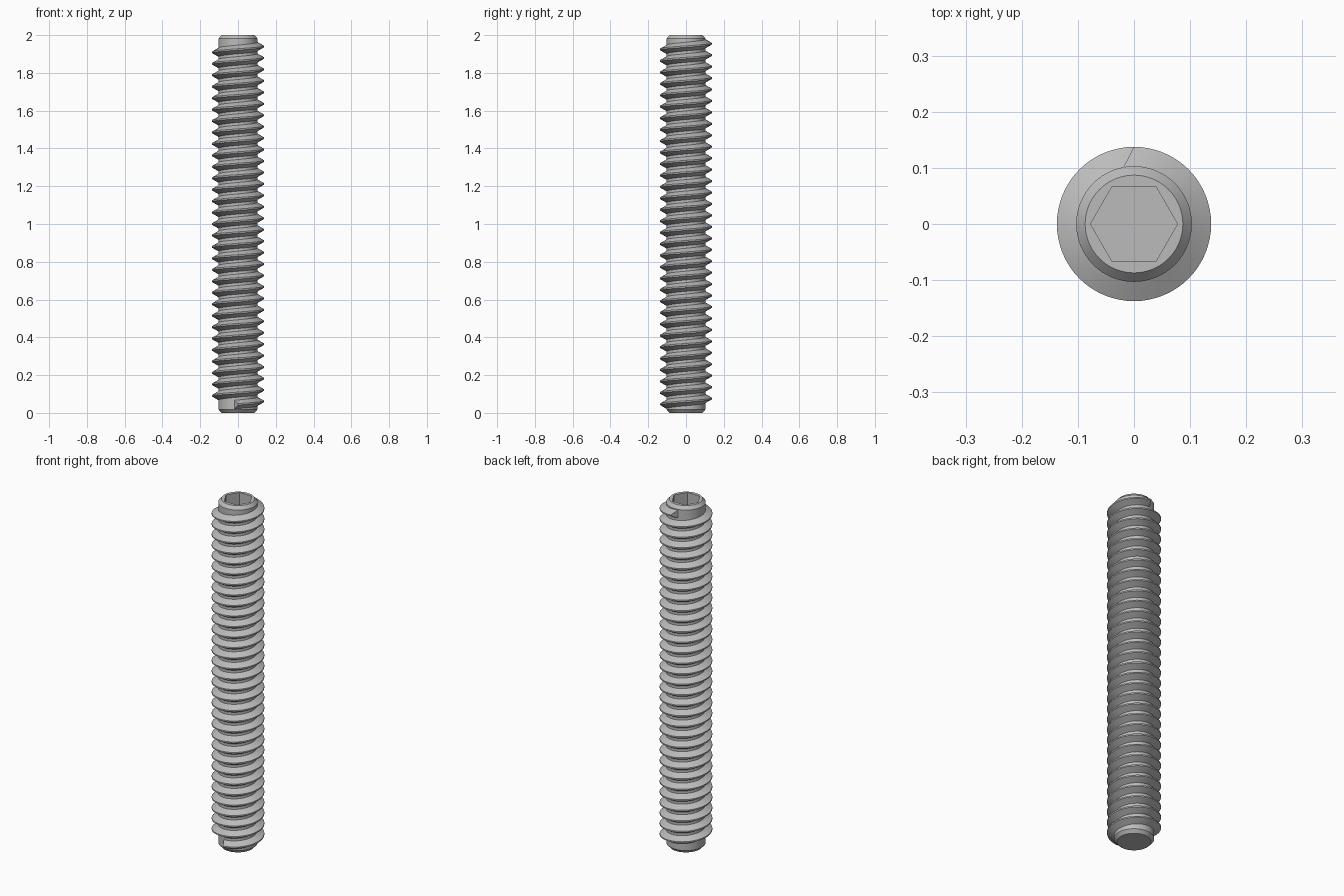
import bpy, bmesh, math

if "Cube" in bpy.data.objects:
    bpy.data.objects.remove(bpy.data.objects["Cube"])

LENGTH, CORE, TIP, CREST = 2.0, 0.103, 0.087, 0.1375
PITCH, TURNS, SEGS = 0.0606, 31.5, 64
CHAMFER = 0.018
HEX_RADIUS, HEX_DEPTH = 0.0775, 0.13

steel = bpy.data.materials.new("steel grey")
steel.use_nodes = True
steel.diffuse_color = (0.5, 0.5, 0.5, 1)
steel.node_tree.nodes["Principled BSDF"].inputs["Base Color"].default_value = (0.5, 0.5, 0.5, 1)


def finish(name, bm):
    """Turn a bmesh into a smooth-shaded steel object with sharp edges kept."""
    bmesh.ops.recalc_face_normals(bm, faces=bm.faces)
    mesh = bpy.data.meshes.new(name)
    bm.to_mesh(mesh)
    bm.free()
    mesh.materials.append(steel)
    obj = bpy.data.objects.new(name, mesh)
    bpy.context.collection.objects.link(obj)
    bpy.ops.object.select_all(action="DESELECT")
    obj.select_set(True)
    bpy.context.view_layer.objects.active = obj
    bpy.ops.object.shade_smooth_by_angle(angle=math.radians(25))
    return obj


def ring(bm, radius, z, count):
    steps = [2 * math.pi * i / count for i in range(count)]
    return [bm.verts.new((radius * math.cos(a), radius * math.sin(a), z)) for a in steps]


def join(bm, low, high):
    for i in range(len(low)):
        j = (i + 1) % len(low)
        bm.faces.new((low[i], low[j], high[j], high[i]))


# Core: chamfered rod with a hexagonal socket sunk into its top
bm = bmesh.new()
rings = [ring(bm, r, z, 96) for r, z in
         ((TIP, 0), (CORE, CHAMFER), (CORE, LENGTH - CHAMFER), (TIP, LENGTH))]
for low, high in zip(rings, rings[1:]):
    join(bm, low, high)
bm.faces.new(rings[0])
mouth = ring(bm, HEX_RADIUS, LENGTH, 6)
floor = ring(bm, HEX_RADIUS, LENGTH - HEX_DEPTH, 6)
join(bm, floor, mouth)
bm.faces.new(floor)
# Flat rim: each socket side meets one sixth of the outer edge
outer = rings[-1]
for k in range(6):
    arc = [outer[(16 * k + i) % 96] for i in range(17)]
    bm.faces.new(arc + [mouth[(k + 1) % 6], mouth[k]])
finish("screw_core", bm)

# Thread: a trapezoid swept up a right-handed helix, its ends slanting to the crest
half_crest = PITCH / 16
half_root = half_crest + (CREST - CORE) * math.tan(math.radians(30))
section = ((CORE - 0.001, -half_root), (CREST, -half_crest),
           (CREST, half_crest), (CORE - 0.001, half_root))
start = -math.pi / 2
sweep = 2 * math.pi * TURNS
base_z = (LENGTH - PITCH * TURNS) / 2
steps = int(SEGS * TURNS)
slant = math.radians(11)

bm = bmesh.new()
previous = None
for i in range(steps + 1):
    row = []
    for radius, dz in section:
        extra = slant if radius < CREST else 0
        turn = -extra + (sweep + 2 * extra) * i / steps
        z = base_z + PITCH * turn / (2 * math.pi) + dz
        a = start + turn
        row.append(bm.verts.new((radius * math.cos(a), radius * math.sin(a), z)))
    if previous:
        for k in range(3):
            bm.faces.new((previous[k], previous[k + 1], row[k + 1], row[k]))
    else:
        bm.faces.new(row)
    previous = row
bm.faces.new(previous)
finish("screw_thread", bm)
